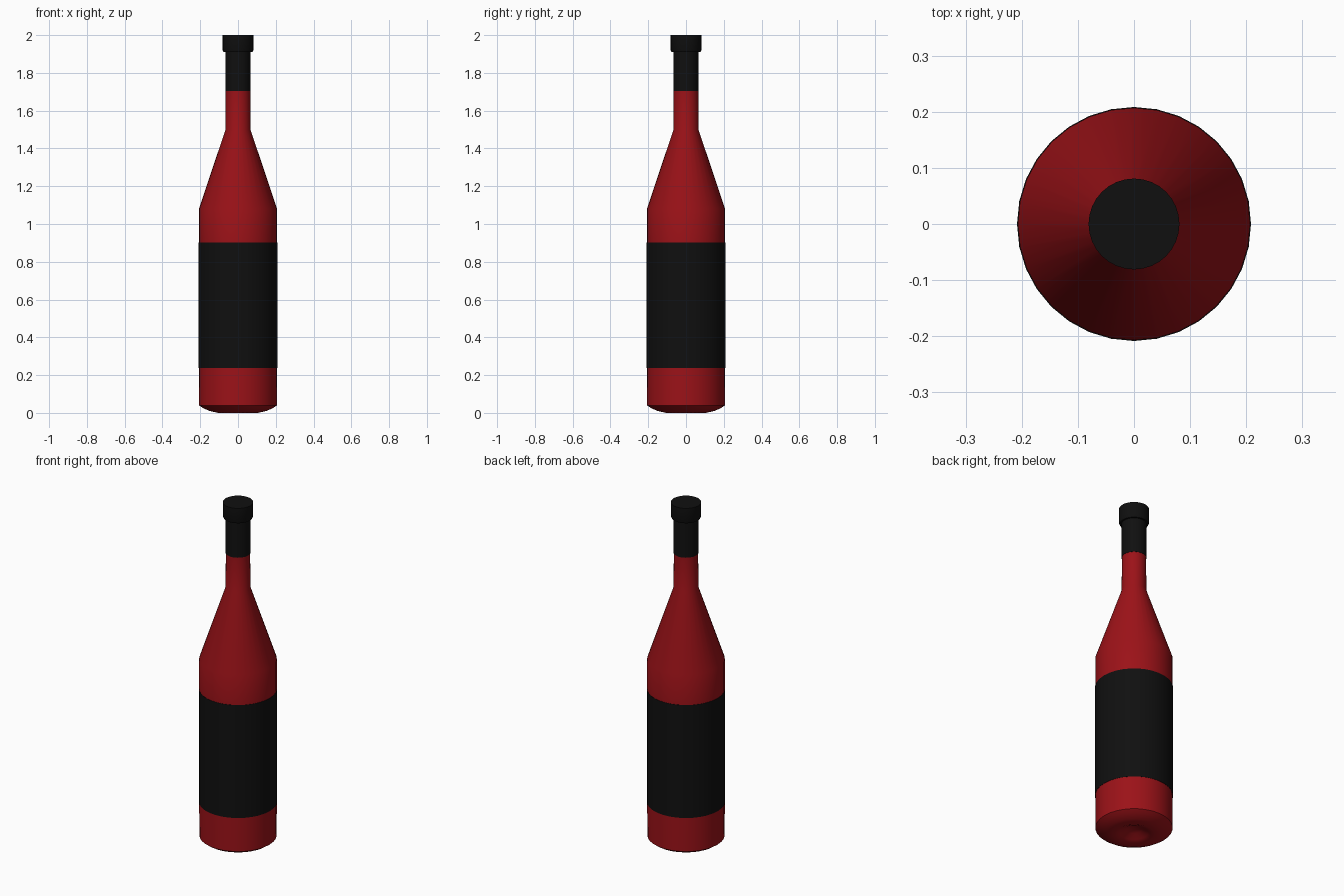
import bpy, bmesh, math

if "Cube" in bpy.data.objects:
    bpy.data.objects.remove(bpy.data.objects["Cube"])

SIDES = 32


def material(name, rgb):
    m = bpy.data.materials.new(name)
    m.diffuse_color = (*rgb, 1)
    m.use_nodes = True
    m.node_tree.nodes["Principled BSDF"].inputs["Base Color"].default_value = m.diffuse_color
    return m


def lathe(name, profile, mat):
    """Revolve (radius, height) points about z; radius 0 makes a pole."""
    bm = bmesh.new()
    rings = []
    for r, z in profile:
        if r == 0:
            rings.append([bm.verts.new((0, 0, z))] * SIDES)
        else:
            rings.append([bm.verts.new((r * math.cos(2 * math.pi * i / SIDES),
                                        r * math.sin(2 * math.pi * i / SIDES), z))
                          for i in range(SIDES)])
    for low, high in zip(rings, rings[1:]):
        for i in range(SIDES):
            j = (i + 1) % SIDES
            quad = [low[i], low[j], high[j], high[i]]
            bm.faces.new(list(dict.fromkeys(quad)))
    bmesh.ops.recalc_face_normals(bm, faces=bm.faces)
    mesh = bpy.data.meshes.new(name)
    bm.to_mesh(mesh)
    bm.free()
    mesh.materials.append(mat)
    ob = bpy.data.objects.new(name, mesh)
    bpy.context.collection.objects.link(ob)
    bpy.ops.object.select_all(action='DESELECT')
    ob.select_set(True)
    bpy.context.view_layer.objects.active = ob
    bpy.ops.object.shade_smooth_by_angle(angle=math.radians(50))
    return ob


red = material("red_glass", (0.33, 0.006, 0.009))
black = material("black_paper", (0.005, 0.005, 0.005))

# Glass: dished base, straight body, conical shoulder, neck
lathe("bottle_glass", [(0, 0.04), (0.04, 0.03), (0.075, 0.012), (0.105, 0.0),
                       (0.15, 0.01), (0.185, 0.025), (0.206, 0.04),
                       (0.207, 0.24), (0.207, 0.90), (0.207, 1.08),
                       (0.066, 1.50), (0.065, 1.705), (0.065, 1.91),
                       (0, 1.91)], red)

# Label wrapped round the body
lathe("label", [(0.207, 0.238), (0.2085, 0.238), (0.2085, 0.902), (0.207, 0.902)], black)

# Foil sleeve on the neck
lathe("neck_foil", [(0.065, 1.703), (0.0665, 1.703), (0.0665, 1.92)], black)

# Cap with slightly chamfered lower edge
lathe("cap", [(0.0665, 1.91), (0.076, 1.91), (0.081, 1.92), (0.081, 2.0), (0, 2.0)], black)
